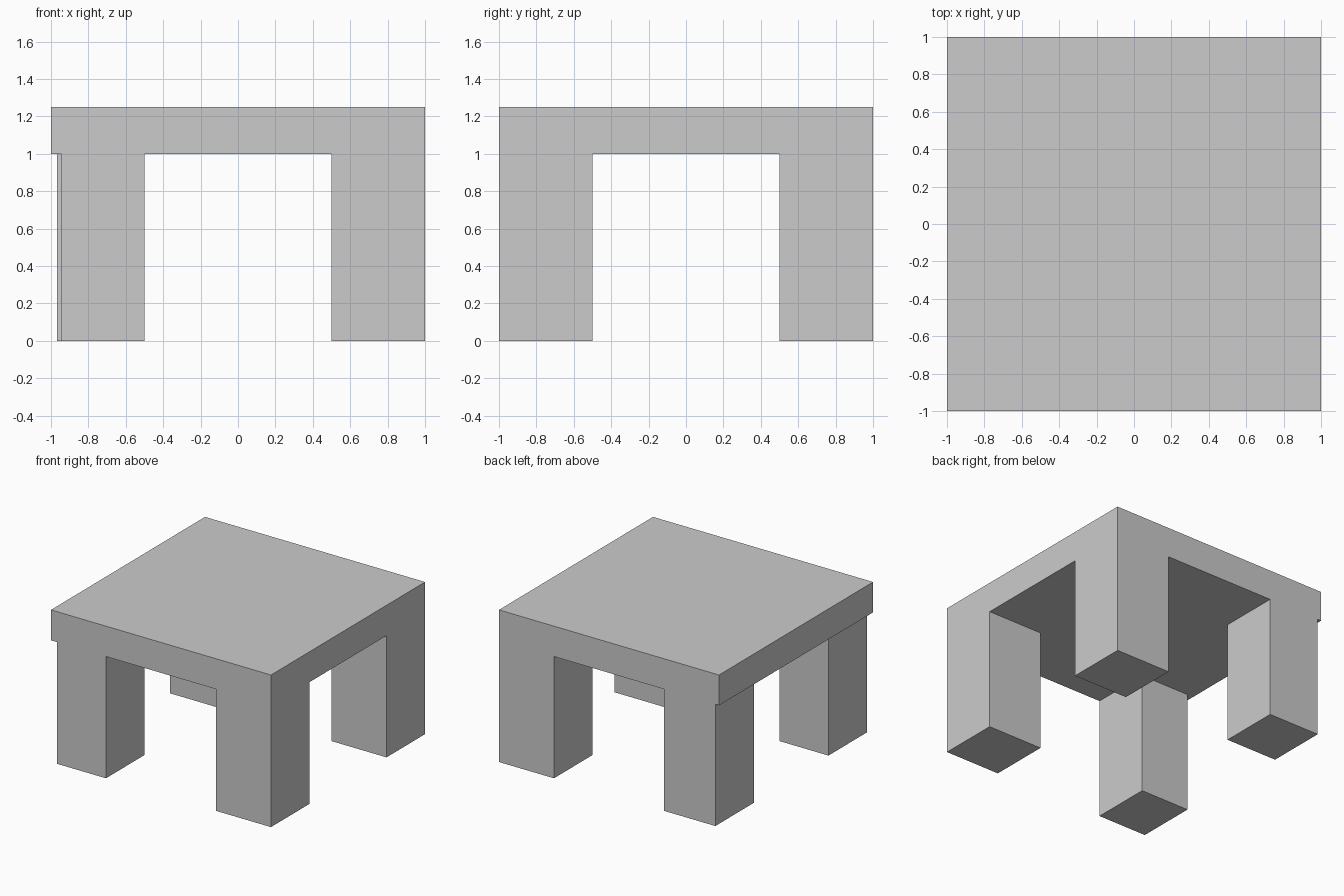
import bpy
import bmesh
from mathutils import Matrix, Vector

if "Cube" in bpy.data.objects:
    bpy.data.objects.remove(bpy.data.objects["Cube"])

SLAB_BOTTOM, SLAB_TOP = 1.0, 1.25

# Leg footprints: x min, x max, y min, y max (left legs are slightly set in)
LEGS = [
    (-0.945, -0.5, -1.0, -0.5),
    (-0.967, -0.5, 0.5, 1.0),
    (0.5, 1.0, -1.0, -0.5),
    (0.5, 1.0, 0.5, 1.0),
]

# Table top slab
bm = bmesh.new()
height = SLAB_TOP - SLAB_BOTTOM
bmesh.ops.create_cube(
    bm, size=1,
    matrix=Matrix.Translation((0, 0, SLAB_BOTTOM + height / 2))
    @ Matrix.Diagonal((2, 2, height, 1)))

# Cut the slab along the leg outlines
for axis in (0, 1):
    cuts = {v for leg in LEGS for v in leg[axis * 2:axis * 2 + 2] if abs(v) < 1}
    normal = Vector((1 - axis, axis, 0))
    for c in sorted(cuts):
        bmesh.ops.bisect_plane(bm, geom=bm.verts[:] + bm.edges[:] + bm.faces[:],
                               plane_co=normal * c, plane_no=normal)

# Pull each leg down to the floor
for x0, x1, y0, y1 in LEGS:
    base = []
    for f in bm.faces:
        c = f.calc_center_median()
        if f.normal.z < -0.9 and c.z > 0.9 and x0 < c.x < x1 and y0 < c.y < y1:
            base.append(f)
    out = bmesh.ops.extrude_face_region(bm, geom=base)
    verts = [g for g in out["geom"] if isinstance(g, bmesh.types.BMVert)]
    bmesh.ops.translate(bm, verts=verts, vec=(0, 0, -SLAB_BOTTOM))
    leftover = [f for f in base if f.is_valid]
    if leftover:
        bmesh.ops.delete(bm, geom=leftover, context="FACES")
    bm.normal_update()

# Merge flat regions into clean faces
bmesh.ops.dissolve_limit(bm, angle_limit=0.01, verts=bm.verts[:], edges=bm.edges[:])
bmesh.ops.recalc_face_normals(bm, faces=bm.faces[:])

mesh = bpy.data.meshes.new("table")
bm.to_mesh(mesh)
bm.free()
table = bpy.data.objects.new("table", mesh)
bpy.context.collection.objects.link(table)
